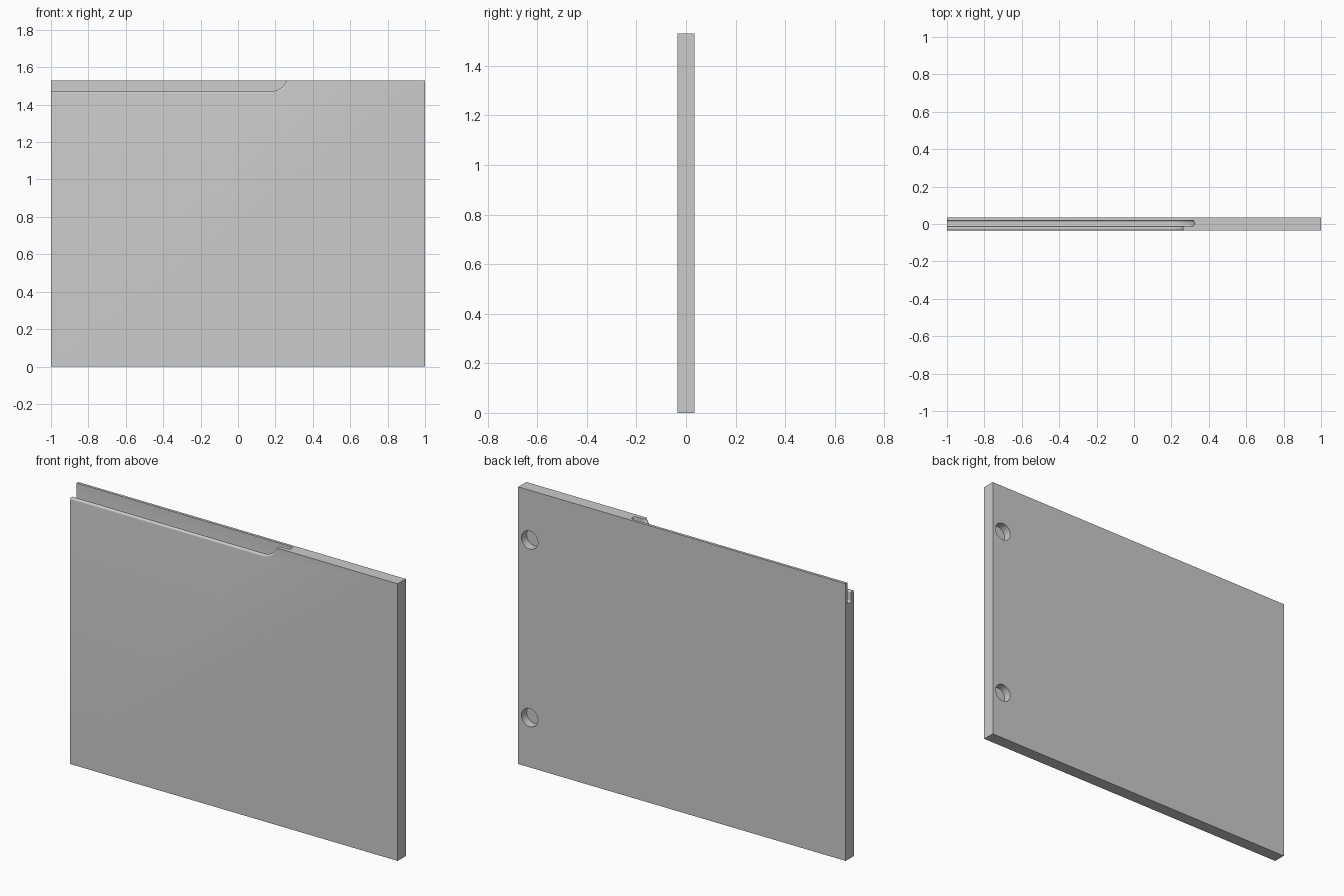
import bpy, bmesh, math
from mathutils import Vector

if "Cube" in bpy.data.objects:
    bpy.data.objects.remove(bpy.data.objects["Cube"])

H, T = 1.53, 0.07                 # panel height and thickness
AX, AZ = 0.17, 1.57               # pivot of the arc ending the grip groove


def make_object(name, bm):
    bmesh.ops.remove_doubles(bm, verts=bm.verts, dist=1e-6)
    bmesh.ops.recalc_face_normals(bm, faces=bm.faces)
    me = bpy.data.meshes.new(name)
    bm.to_mesh(me)
    bm.free()
    ob = bpy.data.objects.new(name, me)
    bpy.context.collection.objects.link(ob)
    return ob


def arc(cy, cr, rad, a0, a1, n=6):
    return [(cy + rad * math.cos(math.radians(a0 + (a1 - a0) * i / n)),
             cr + rad * math.sin(math.radians(a0 + (a1 - a0) * i / n))) for i in range(n + 1)]


# door panel
bm = bmesh.new()
bmesh.ops.create_cube(bm, size=1)
for v in bm.verts:
    v.co = (v.co.x * 2, v.co.y * T, (v.co.z + 0.5) * H)
panel = make_object("door_panel", bm)

# grip groove cutter: J-shaped section (y, depth below pivot) swept along the top, then up an arc
section = [(-0.05, 0.0), (-0.05, 0.11)]
section += [(-0.035, 0.11)] + arc(-0.025, 0.11, 0.01, 180, 270)[1:]     # rounded lip, outside
section += arc(-0.021, 0.109, 0.009, 270, 360)                          # rounded lip, inside
section += arc(-0.002, 0.148, 0.010, 180, 90)                           # groove floor corners
section += arc(0.010, 0.148, 0.010, 90, 0)
section += [(0.020, 0.0)]

bm = bmesh.new()
rings = [[bm.verts.new((-1.1, y, AZ - r)) for y, r in section]]
for i in range(25):
    a = math.radians(90 * i / 24)
    rings.append([bm.verts.new((AX + r * math.sin(a), y, AZ - r * math.cos(a))) for y, r in section])
n = len(section)
for a, b in zip(rings, rings[1:]):
    for j in range(n):
        k = (j + 1) % n
        bm.faces.new((a[j], a[k], b[k], b[j]))
bm.faces.new(rings[0])
bm.faces.new(rings[-1])
cutters = [make_object("grip_cutter", bm)]

# hinge cup cutters in the back face
for z in (0.275, H - 0.275):
    bm = bmesh.new()
    bmesh.ops.create_cone(bm, cap_ends=True, segments=48, radius1=0.05, radius2=0.05, depth=0.1)
    for v in bm.verts:
        x, y, d = v.co
        v.co = Vector((0.93 + x, T / 2 - 0.045 + 0.05 + d, z + y))
    cutters.append(make_object("hinge_cup_cutter", bm))

# cut everything and apply
for c in cutters:
    c.hide_render = True
    m = panel.modifiers.new("cut", "BOOLEAN")
    m.operation = "DIFFERENCE"
    m.solver = "EXACT"
    m.object = c
bpy.context.view_layer.objects.active = panel
panel.select_set(True)
for m in list(panel.modifiers):
    bpy.ops.object.modifier_apply(modifier=m.name)
for c in cutters:
    bpy.data.objects.remove(c)
bpy.ops.object.select_all(action="DESELECT")
panel.select_set(True)
bpy.context.view_layer.objects.active = panel
bpy.ops.object.shade_smooth_by_angle(angle=math.radians(30))
